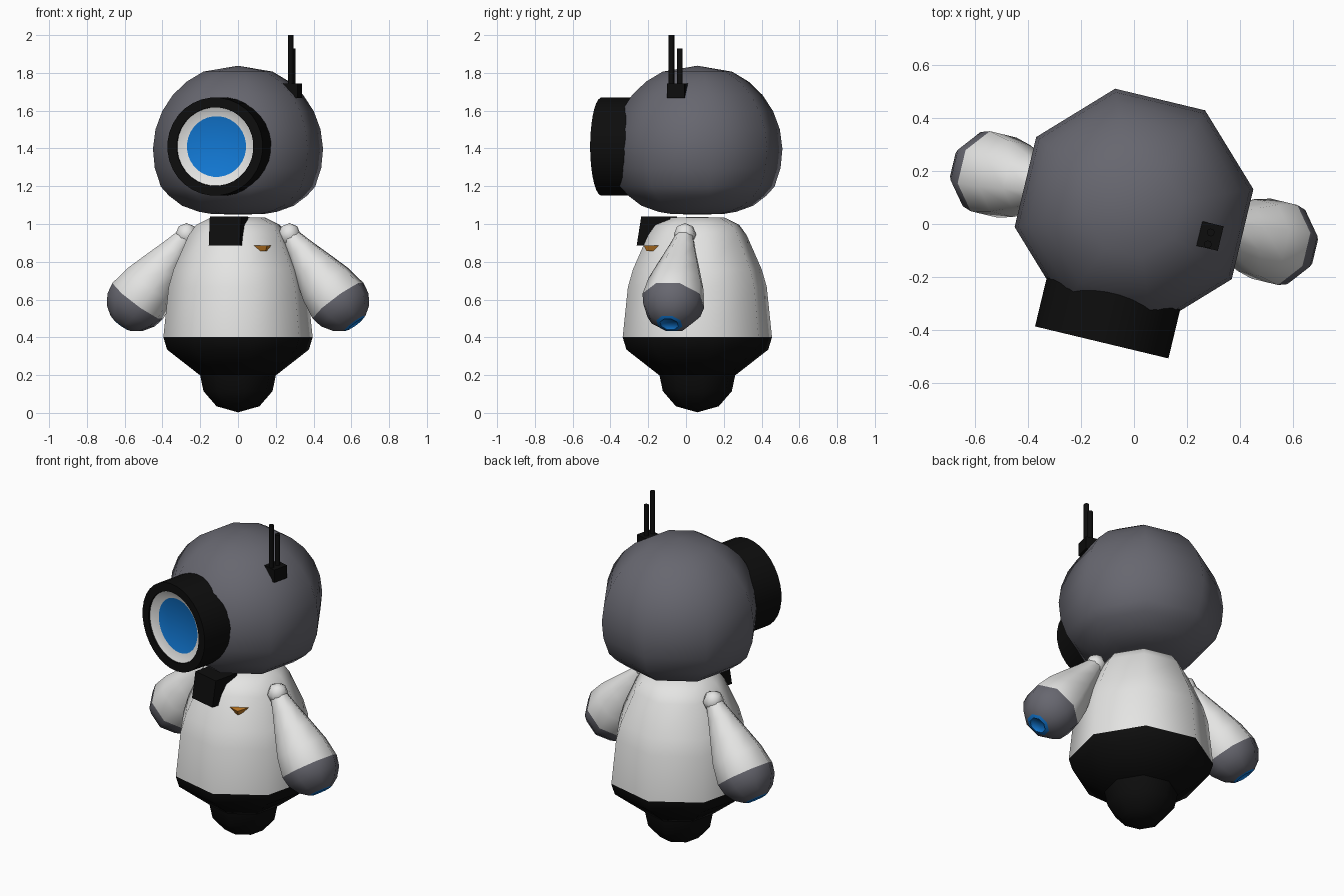
import bpy, bmesh, math
from mathutils import Matrix, Vector

if "Cube" in bpy.data.objects:
    bpy.data.objects.remove(bpy.data.objects["Cube"])

# Everything is built facing -y, then the whole figure is turned slightly
TURN = Matrix.Translation((0, 0.06, 0)) @ Matrix.Rotation(math.radians(-13.5), 4, 'Z')


def material(name, r, g, b):
    m = bpy.data.materials.new(name)
    m.diffuse_color = (r, g, b, 1)
    m.use_nodes = True
    m.node_tree.nodes["Principled BSDF"].inputs["Base Color"].default_value = m.diffuse_color
    return m


WHITE = material("shell_white", 0.78, 0.78, 0.77)
GREY = material("slate_grey", 0.135, 0.135, 0.16)
BLACK = material("matte_black", 0.004, 0.004, 0.004)
BLUE = material("lens_blue", 0.006, 0.19, 0.66)
ORANGE = material("badge_orange", 0.6, 0.22, 0.02)


def finish(name, bm, mats, local=Matrix(), angle=60):
    bmesh.ops.recalc_face_normals(bm, faces=bm.faces)
    me = bpy.data.meshes.new(name)
    bm.to_mesh(me)
    bm.free()
    for m in mats:
        me.materials.append(m)
    ob = bpy.data.objects.new(name, me)
    bpy.context.collection.objects.link(ob)
    ob.matrix_world = TURN @ local
    me.shade_smooth()
    me.set_sharp_from_angle(angle=math.radians(angle))
    return ob


def lathe(name, profile, mats, bands=None, sides=8, local=Matrix(), angle=60):
    """Revolve (radius, height) points about z; bands gives a material per step."""
    bm = bmesh.new()
    rings = []
    for r, z in profile:
        if r == 0:
            rings.append([bm.verts.new((0, 0, z))] * sides)
        else:
            rings.append([bm.verts.new((r * math.cos(a), r * math.sin(a), z))
                          for a in ((i + 0.5) * math.tau / sides for i in range(sides))])
    for k in range(len(rings) - 1):
        lo, hi = rings[k], rings[k + 1]
        for i in range(sides):
            j = (i + 1) % sides
            loop = list(dict.fromkeys((lo[i], lo[j], hi[j], hi[i])))
            f = bm.faces.new(loop)
            f.material_index = bands[k] if bands else 0
    return finish(name, bm, mats, local, angle)


def block(name, bottom, top, mat, local=Matrix()):
    """Prism between two matching outlines of (x, y, z) points."""
    bm = bmesh.new()
    lo = [bm.verts.new(p) for p in bottom]
    hi = [bm.verts.new(p) for p in top]
    bm.faces.new(lo)
    bm.faces.new(hi)
    for i in range(len(lo)):
        j = (i + 1) % len(lo)
        bm.faces.new((lo[i], lo[j], hi[j], hi[i]))
    return finish(name, bm, [mat], local, 20)


# Head: eight-sided dome with a flattened underside
dome = [(0.456 * math.cos(math.radians(t)), 1.39 + 0.456 * math.sin(math.radians(t)))
        for t in range(-25, 78, 13)]
lathe("head", [(0, 1.05), (0.14, 1.053), (0.21, 1.065), (0.30, 1.097), (0.37, 1.15)]
      + dome + [(0, 1.838)], [GREY])

# Body shell with a black lower band
lathe("body", [(0, 0.2), (0.205, 0.2), (0.38, 0.335), (0.4, 0.4),
               (0.4, 0.402), (0.372, 0.667), (0.345, 0.76), (0.265, 0.94),
               (0.225, 0.995), (0.145, 1.034), (0, 1.037)],
      [BLACK, WHITE], [0] * 4 + [1] * 6)

# Ball base
lathe("base_ball", [(0, 0.003), (0.115, 0.035), (0.185, 0.115), (0.203, 0.2), (0, 0.21)],
      [BLACK])

# Eye: black barrel, sloped white ring, recessed blue lens
eye_frame = Matrix.Translation((0, 0, 1.41)) @ Matrix.Rotation(math.radians(90), 4, 'X')
lathe("eye", [(0, 0.25), (0.26, 0.25), (0.26, 0.521), (0.209, 0.521), (0.208, 0.512),
              (0.161, 0.488), (0, 0.488)],
      [BLACK, WHITE, BLUE], [0, 0, 0, 0, 1, 2], sides=32, local=eye_frame, angle=35)

# Chest plate
block("chest_plate",
      [(-0.085, -0.31, 0.885), (0.085, -0.31, 0.885), (0.085, -0.13, 0.885), (-0.085, -0.13, 0.885)],
      [(-0.085, -0.285, 1.04), (0.085, -0.285, 1.04), (0.085, -0.13, 1.04), (-0.085, -0.13, 1.04)],
      BLACK)

# Badge on the front corner face of the body
block("badge",
      [(-0.035, -0.26, 0.856), (0.0, -0.305, 0.856), (0.035, -0.26, 0.856)],
      [(-0.06, -0.26, 0.886), (-0.055, -0.29, 0.886), (0.0, -0.322, 0.886),
       (0.055, -0.29, 0.886), (0.06, -0.26, 0.886)][::2],
      ORANGE, Matrix.Rotation(math.radians(42), 4, 'Z'))

# Antenna mount and two rods
mount = [(0.258, -0.083), (0.345, -0.083), (0.345, 0.012), (0.258, 0.012)]
block("antenna_mount", [(x, y, 1.668) for x, y in mount],
      [(x, y, 1.745) for x, y in mount], BLACK)
for name, y, top in (("tall_antenna", -0.068, 2.0), ("short_antenna", -0.022, 1.93)):
    lathe(name, [(0, 1.72), (0.015, 1.72), (0.015, top), (0, top)], [BLACK],
          local=Matrix.Translation((0.303, y, 0)))

# Arms: shoulder ball, tapered sleeve, round hand with a recessed blue tip
HAND = 0.44
hand = [(0.168 * math.cos(math.radians(t)), HAND + 0.165 * math.sin(math.radians(t)))
        for t in (0, 22, 45, 65)]
arm_profile = ([(0, 0.0), (0.045, 0.0), (0.075, 0.10), (0.115, 0.22), (0.15, 0.33)]
               + hand + [(0.05, HAND + 0.156), (0.042, HAND + 0.145), (0, HAND + 0.145)])
for side, label in ((-1, "left"), (1, "right")):
    shoulder = Matrix.Translation((0.28 * side, 0, 0.945))
    axis = Vector((side * math.sin(math.radians(37)), 0, -math.cos(math.radians(37))))
    aim = axis.to_track_quat('Z', 'Y').to_matrix().to_4x4()
    lathe(label + "_arm", arm_profile, [WHITE, GREY, BLUE],
          [0] * 5 + [1] * 3 + [2] * 3, local=shoulder @ aim)
    ball = [(0.06 * math.sin(math.radians(t)), -0.06 * math.cos(math.radians(t)))
            for t in (45, 90, 135)]
    lathe(label + "_shoulder", [(0, -0.06)] + ball + [(0, 0.06)], [WHITE], local=shoulder)
